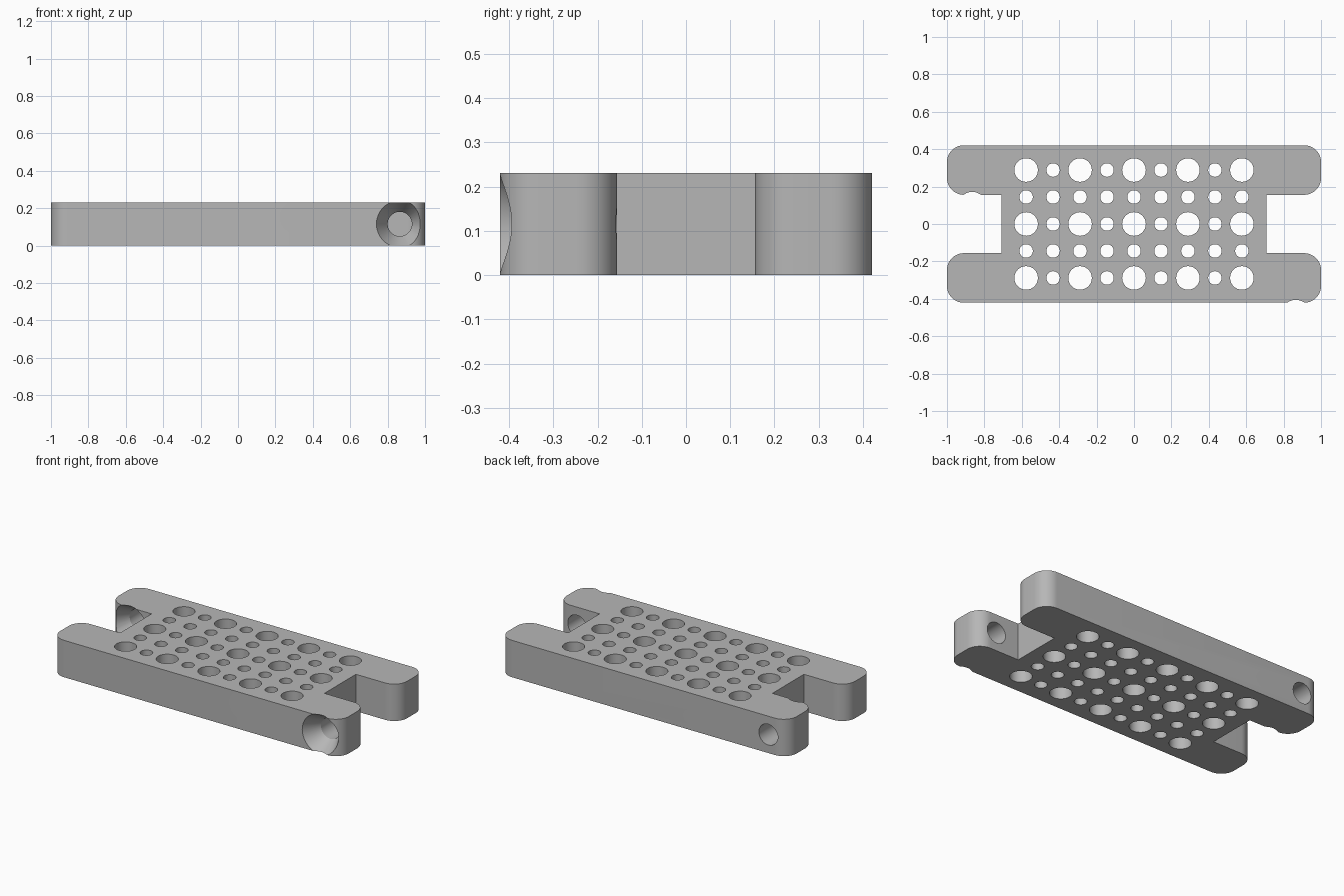
import bpy
import bmesh
from math import sin, cos, pi

cube = bpy.data.objects.get("Cube")
if cube:
    bpy.data.objects.remove(cube)

HEIGHT = 0.231
HALF_X, HALF_Y = 1.0, 0.421
NOTCH_X, NOTCH_Y = 0.708, 0.156
CORNER = 0.09
PITCH = 0.1442
BIG, SMALL = 0.063, 0.036
SCREW_X = 0.865

grey = bpy.data.materials.new("mid_grey")
grey.use_nodes = True
colour = (0.47, 0.47, 0.47, 1)
grey.diffuse_color = colour
grey.node_tree.nodes["Principled BSDF"].inputs["Base Color"].default_value = colour


def make_object(name, bm):
    bmesh.ops.recalc_face_normals(bm, faces=bm.faces)
    mesh = bpy.data.meshes.new(name)
    bm.to_mesh(mesh)
    bm.free()
    mesh.materials.append(grey)
    obj = bpy.data.objects.new(name, mesh)
    bpy.context.collection.objects.link(obj)
    return obj


def corner(cx, cy, start, steps=12):
    """Quarter arc of a rounded corner."""
    return [(cx + CORNER * cos(start + pi / 2 * i / steps),
             cy + CORNER * sin(start + pi / 2 * i / steps)) for i in range(steps + 1)]


def lathe(bm, rings, place, sides=48):
    """Closed round solid from (radius, distance) rings."""
    loops = [[bm.verts.new(place(r * cos(2 * pi * i / sides), r * sin(2 * pi * i / sides), d))
              for i in range(sides)] for r, d in rings]
    for a, b in zip(loops, loops[1:]):
        for i in range(sides):
            j = (i + 1) % sides
            bm.faces.new((a[i], a[j], b[j], b[i]))
    bm.faces.new(loops[0][::-1])
    bm.faces.new(loops[-1])


# Plate outline: one rounded arm, repeated by mirroring around the centre
arm = [(NOTCH_X, NOTCH_Y)]
arm += corner(HALF_X - CORNER, NOTCH_Y + CORNER, -pi / 2)
arm += corner(HALF_X - CORNER, HALF_Y - CORNER, 0)
mirrored = [(-x, y) for x, y in reversed(arm)]
half = arm + mirrored
outline = half + [(-x, -y) for x, y in half]

bm = bmesh.new()
base = bm.faces.new([bm.verts.new((x, y, 0)) for x, y in outline])
top = bmesh.ops.extrude_face_region(bm, geom=[base])
bmesh.ops.translate(bm, vec=(0, 0, HEIGHT),
                    verts=[v for v in top["geom"] if isinstance(v, bmesh.types.BMVert)])
plate = make_object("perforated_plate", bm)

# Cutter for the grid of large and small vertical holes
bm = bmesh.new()
for i in range(-4, 5):
    for j in range(-2, 3):
        r = BIG if i % 2 == 0 and j % 2 == 0 else SMALL
        lathe(bm, [(r, -0.05), (r, HEIGHT + 0.05)],
              lambda u, v, d: (i * PITCH + u, j * PITCH + v, d), 32)

# Countersunk screw holes through two opposite arms
screw = [(0.137, -0.02), (0.065, 0.1), (0.065, 0.29)]
for x, y in ((SCREW_X, -HALF_Y), (-SCREW_X, NOTCH_Y)):
    lathe(bm, screw, lambda u, v, d: (x + u, y + d, HEIGHT / 2 + v))
cutter = make_object("hole_cutter", bm)
cutter.hide_render = True

# Cut the holes and tidy up
cut = plate.modifiers.new("holes", 'BOOLEAN')
cut.operation = 'DIFFERENCE'
cut.solver = 'EXACT'
cut.object = cutter
bpy.ops.object.select_all(action='DESELECT')
plate.select_set(True)
bpy.context.view_layer.objects.active = plate
bpy.ops.object.modifier_apply(modifier=cut.name)
bpy.data.objects.remove(cutter)
bpy.ops.object.shade_smooth_by_angle(angle=pi / 6)
